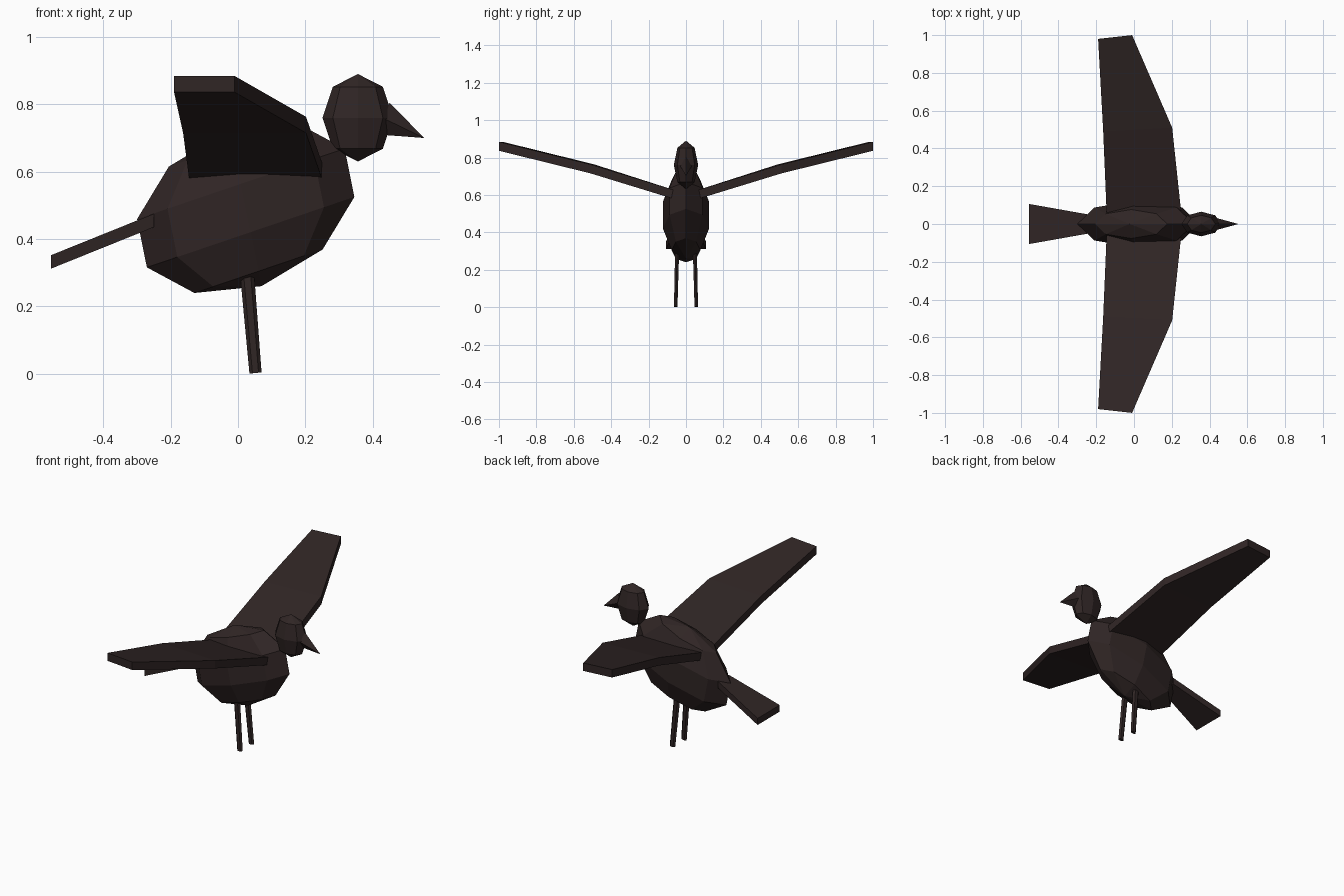
import bpy, bmesh, math
from mathutils import Matrix, Vector

if "Cube" in bpy.data.objects:
    bpy.data.objects.remove(bpy.data.objects["Cube"])

feather = bpy.data.materials.new("dark brown")
feather.diffuse_color = (0.029, 0.0185, 0.018, 1)
feather.use_nodes = True
feather.node_tree.nodes["Principled BSDF"].inputs["Base Color"].default_value = feather.diffuse_color


def finish(name, bm):
    bmesh.ops.recalc_face_normals(bm, faces=bm.faces)
    me = bpy.data.meshes.new(name)
    bm.to_mesh(me)
    bm.free()
    me.materials.append(feather)
    ob = bpy.data.objects.new(name, me)
    bpy.context.collection.objects.link(ob)
    return ob


def ball(name, rings, centre, ax, ay, az):
    """Low-poly sphere whose local axes are stretched to the given vectors."""
    m = Matrix((ax, ay, az)).transposed().to_4x4()
    m.translation = centre
    bm = bmesh.new()
    bmesh.ops.create_uvsphere(bm, u_segments=8, v_segments=rings, radius=1, matrix=m)
    return finish(name, bm)


def loft(name, sections):
    """Join matching closed cross-sections and cap both ends."""
    bm = bmesh.new()
    loops = [[bm.verts.new(p) for p in s] for s in sections]
    n = len(loops[0])
    for a, b in zip(loops, loops[1:]):
        for i in range(n):
            j = (i + 1) % n
            bm.faces.new((a[i], a[j], b[j], b[i]))
    bm.faces.new(loops[0])
    bm.faces.new(loops[-1])
    return finish(name, bm)


# Tilted body and upright head
ball("body", 5, (0.023, 0, 0.492), (0.324, 0, 0.110), (0, 0.13, 0), (-0.047, 0, 0.232))
ball("head", 4, (0.356, 0, 0.76), (0.105, 0, 0), (0, 0.065, 0), (0, 0, 0.13))

# Beak: four-sided cone pointing forward and down
bm = bmesh.new()
tip = bm.verts.new((0.553, 0, 0.70))
base = [bm.verts.new(p) for p in
        ((0.45, 0, 0.805), (0.435, 0.032, 0.757), (0.42, 0, 0.71), (0.435, -0.032, 0.757))]
for i in range(4):
    bm.faces.new((base[i], base[(i + 1) % 4], tip))
bm.faces.new(base)
finish("beak", bm)

# Tail: flat wedge widening backwards
loft("tail", [[(x, -w, z), (x, w, z), (x, w, z + 0.04), (x, -w, z + 0.04)]
              for x, w, z in ((-0.25, 0.052, 0.435), (-0.555, 0.106, 0.312))])

for side, label in ((1, "left"), (-1, "right")):
    # Wing: (trailing x, trailing y, leading x, leading y, underside z) from root to tip
    stations = ((-0.145, 0.06, 0.25, 0.06, 0.577),
                (-0.163, 0.49, 0.202, 0.51, 0.715),
                (-0.19, 0.98, -0.01, 1.0, 0.836))
    loft(label + "_wing", [[(tx, side * ty, z), (lx, side * ly, z),
                            (lx, side * ly, z + 0.048), (tx, side * ty, z + 0.048)]
                           for tx, ty, lx, ly, z in stations])
    # Leg: thin oval post leaning slightly forward
    loft(label + "_leg", [[(x + r * math.cos(k * math.pi / 3),
                            side * y + 0.6 * r * math.sin(k * math.pi / 3),
                            z + 0.1 * r * math.cos(k * math.pi / 3))
                           for k in range(6)]
                          for x, y, z, r in ((0.025, 0.047, 0.32, 0.021),
                                             (0.052, 0.055, 0.002, 0.018))])
